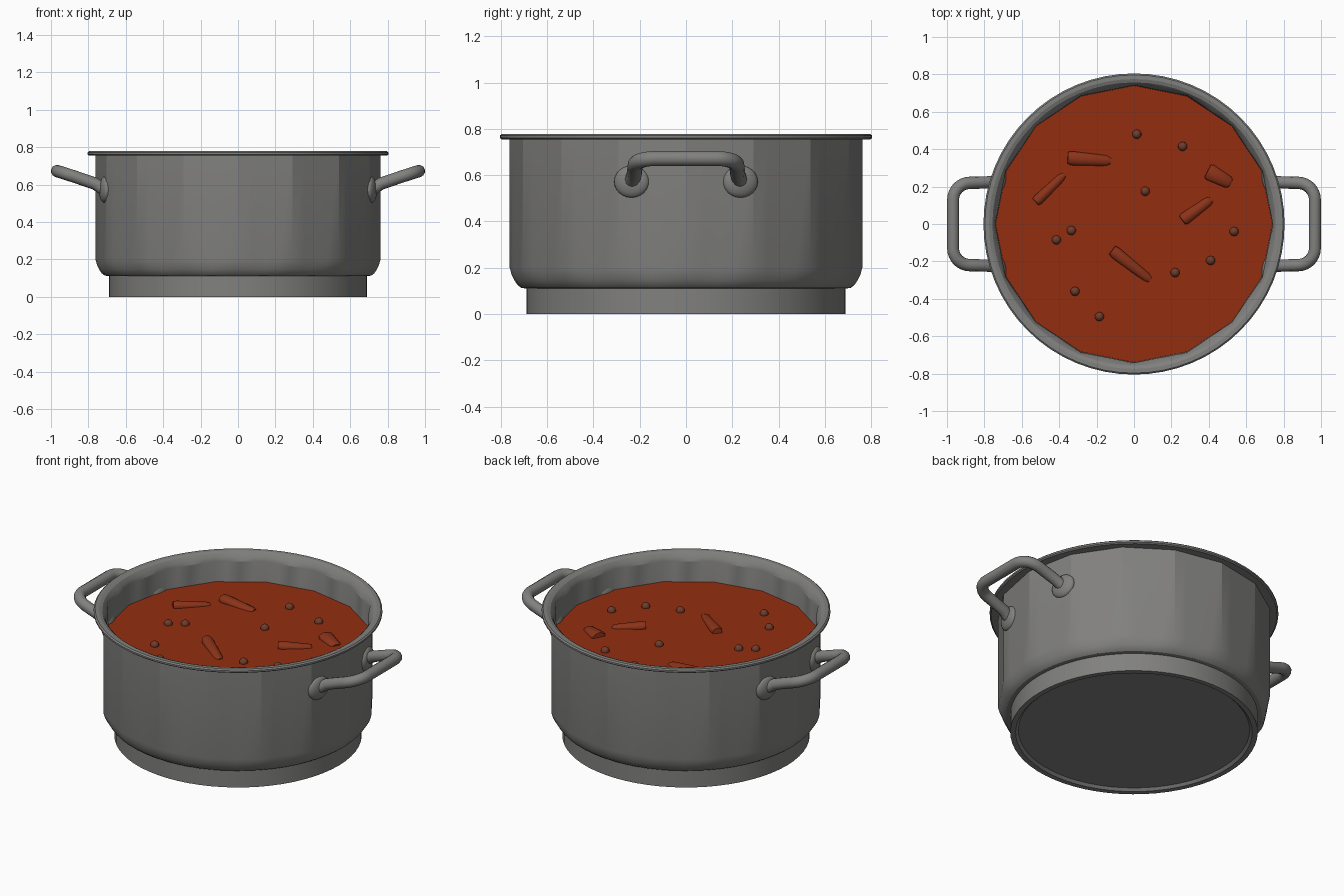
import bpy, bmesh
from math import pi, cos, sin, radians
from mathutils import Vector, Matrix

cube = bpy.data.objects.get("Cube")
if cube:
    bpy.data.objects.remove(cube, do_unlink=True)

SEGS, SIDES = 64, 16
SOUP_Z = 0.605


def material(name, rgb):
    m = bpy.data.materials.new(name)
    m.use_nodes = True
    m.diffuse_color = (*rgb, 1)
    bsdf = next(n for n in m.node_tree.nodes if n.type == "BSDF_PRINCIPLED")
    bsdf.inputs["Base Color"].default_value = (*rgb, 1)
    bsdf.inputs["Roughness"].default_value = 0.6
    return m


steel = material("grey steel", (0.22, 0.218, 0.213))
soup_red = material("soup red", (0.29, 0.027, 0.005))
chunk_red = material("chunk red", (0.26, 0.033, 0.01))
pea_brown = material("pea brown", (0.16, 0.045, 0.025))


def smooth(obj, angle):
    bpy.ops.object.select_all(action="DESELECT")
    obj.select_set(True)
    bpy.context.view_layer.objects.active = obj
    bpy.ops.object.shade_smooth_by_angle(angle=radians(angle))


def finish(name, bm, mat, angle=30):
    bmesh.ops.recalc_face_normals(bm, faces=bm.faces)
    mesh = bpy.data.meshes.new(name)
    bm.to_mesh(mesh)
    bm.free()
    obj = bpy.data.objects.new(name, mesh)
    bpy.context.collection.objects.link(obj)
    mesh.materials.append(mat)
    smooth(obj, angle)
    return obj


def ring_point(r, z, facet, i):
    """Point on a ring; facet blends from a circle (0) to a polygon (1)."""
    a = 2 * pi * i / SEGS
    step = 2 * pi / SIDES
    flat = cos(step / 2) / cos(a % step - step / 2)
    r *= 1 + facet * (flat - 1)
    return Vector((r * cos(a), r * sin(a), z))


def lathe(name, profile, mat, angle):
    bm = bmesh.new()
    rings = [[bm.verts.new(ring_point(*row, i)) for i in range(SEGS)]
             for row in profile]
    for low, high in zip(rings, rings[1:]):
        for i in range(SEGS):
            j = (i + 1) % SEGS
            bm.faces.new((low[i], low[j], high[j], high[i]))
    bm.faces.new(rings[0])
    bm.faces.new(rings[-1])
    return finish(name, bm, mat, angle)


# Pot: recessed underside, round foot, faceted wall, rolled lip, inner wall
pot_profile = [
    (0.645, 0.015, 0), (0.66, 0, 0), (0.69, 0, 0), (0.69, 0.11, 0),
    (0.712, 0.113, 0), (0.728, 0.125, 0.2), (0.742, 0.145, 0.45),
    (0.754, 0.17, 0.75), (0.762, 0.2, 1), (0.762, 0.755, 1),
    (0.797, 0.755, 0), (0.805, 0.761, 0), (0.805, 0.771, 0),
    (0.797, 0.778, 0), (0.775, 0.778, 0), (0.757, 0.771, 0),
    (0.746, 0.752, 0.5), (0.742, 0.73, 1), (0.738, 0.2, 1), (0.68, 0.13, 0),
]
lathe("pot", pot_profile, steel, 21)

# Soup surface
bm = bmesh.new()
bmesh.ops.create_circle(bm, cap_ends=True, segments=SIDES, radius=0.74,
                        matrix=Matrix.Translation((0, 0, SOUP_Z)))
finish("soup", bm, soup_red)


def handle_path():
    """Half of the handle bar with a rounded corner, then its mirror in y."""
    half = [Vector((0.70, 0.235, 0.565)), Vector((0.735, 0.23, 0.585)),
            Vector((0.765, 0.223, 0.605))]
    for k in range(9):
        t = k / 8 * pi / 2
        x = 0.877 + 0.09 * sin(t)
        half.append(Vector((x, 0.13 + 0.09 * cos(t), 0.672 - 0.32 * (0.967 - x))))
    return half + [Vector((p.x, -p.y, p.z)) for p in reversed(half)]


def make_handle(side, label):
    pts = handle_path()
    curve = bpy.data.curves.new(label + "_handle", "CURVE")
    curve.dimensions = "3D"
    curve.bevel_depth = 0.033
    curve.bevel_resolution = 4
    curve.use_fill_caps = True
    spline = curve.splines.new("POLY")
    spline.points.add(len(pts) - 1)
    for sp, p in zip(spline.points, pts):
        sp.co = (p.x * side, p.y, p.z, 1)
    curve.materials.append(steel)
    bar = bpy.data.objects.new(label + "_handle", curve)
    bpy.context.collection.objects.link(bar)
    bpy.ops.object.select_all(action="DESELECT")
    bar.select_set(True)
    bpy.context.view_layer.objects.active = bar
    bpy.ops.object.convert(target="MESH")
    smooth(bar, 45)
    # Domed mounting plates lying on the wall facets
    for end, word in ((1, "back"), (-1, "front")):
        normal = Vector((side * cos(pi / SIDES), end * sin(pi / SIDES), 0))
        place = (Matrix.Translation((side * 0.712, end * 0.235, 0.572))
                 @ normal.to_track_quat("Z", "Y").to_matrix().to_4x4())
        bm = bmesh.new()
        bmesh.ops.create_uvsphere(
            bm, u_segments=24, v_segments=12, radius=1,
            matrix=place @ Matrix.Diagonal((0.077, 0.07, 0.03, 1)))
        finish(f"{label}_{word}_handle_plate", bm, steel, 40)


make_handle(1, "left")
make_handle(-1, "right")

# Vegetable chunks: x, y, length, width, turn in degrees
chunks = [
    (-0.24, 0.345, 0.23, 0.085, -4), (-0.45, 0.19, 0.21, 0.065, 44),
    (0.455, 0.25, 0.14, 0.1, -28), (0.335, 0.075, 0.19, 0.075, 36),
    (-0.015, -0.22, 0.26, 0.075, -38),
]
for n, (x, y, length, width, turn) in enumerate(chunks, 1):
    bm = bmesh.new()
    bmesh.ops.create_cone(bm, cap_ends=True, segments=7, radius1=0.5,
                          radius2=0.36, depth=1,
                          matrix=Matrix.Rotation(pi / 2, 4, "Y"))
    bmesh.ops.bevel(bm, geom=bm.edges[:], offset=0.1, segments=1,
                    affect="EDGES")
    bm.transform(Matrix.Translation((x, y, SOUP_Z))
                 @ Matrix.Rotation(radians(turn), 4, "Z")
                 @ Matrix.Rotation(radians(4), 4, "Y")
                 @ Matrix.Diagonal((length, width, 0.06, 1)))
    finish(f"vegetable_chunk_{n}", bm, chunk_red, 40)

# Peas floating half out of the soup
peas = [(0.015, 0.48), (0.26, 0.415), (0.06, 0.175), (0.535, -0.04),
        (0.41, -0.195), (0.22, -0.26), (-0.335, -0.035), (-0.415, -0.085),
        (-0.315, -0.36), (-0.185, -0.495)]
for n, (x, y) in enumerate(peas, 1):
    bm = bmesh.new()
    bmesh.ops.create_icosphere(bm, subdivisions=2, radius=0.025,
                               matrix=Matrix.Translation((x, y, SOUP_Z + 0.004)))
    finish(f"pea_{n}", bm, pea_brown, 60)
